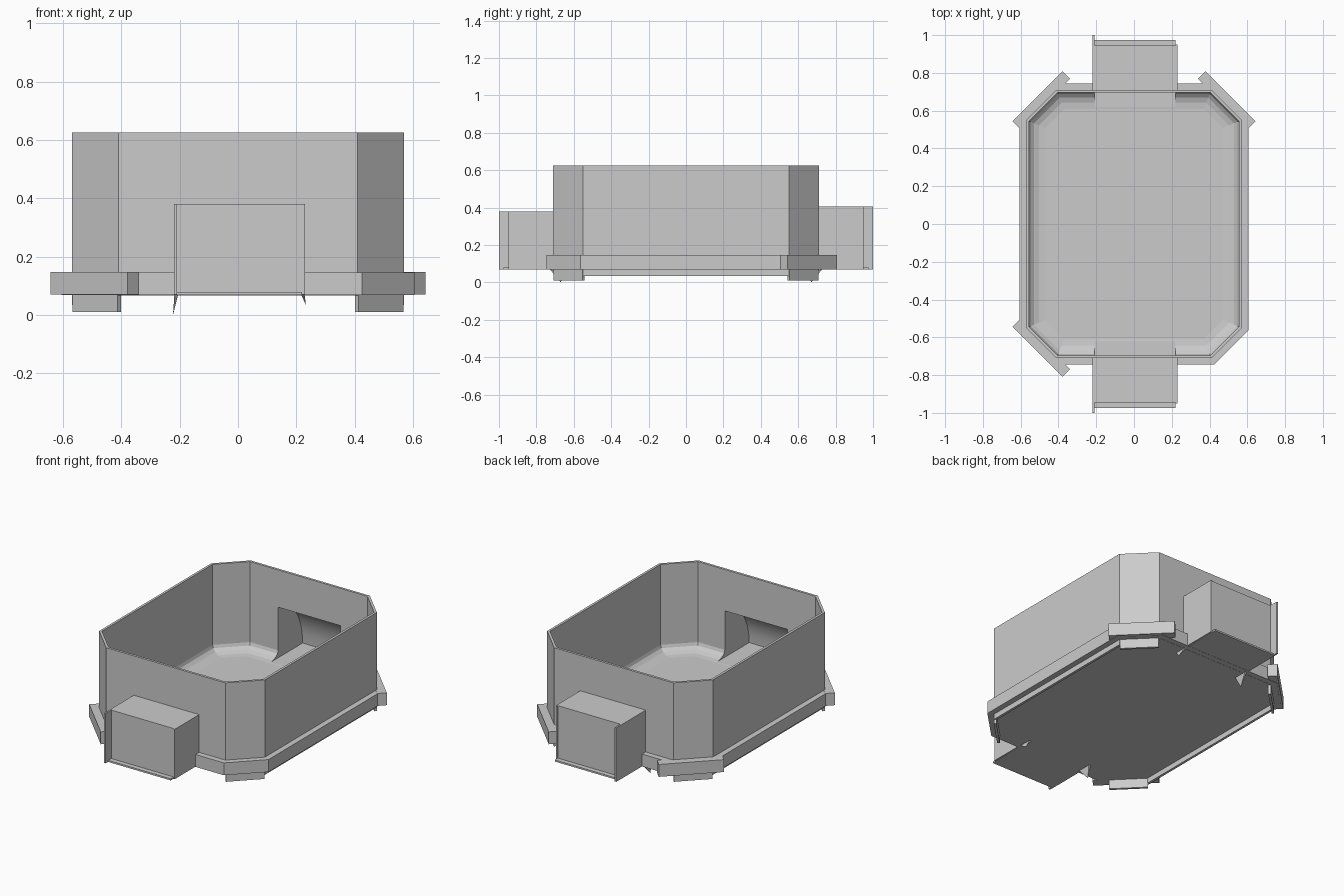
import bpy, bmesh, math
from mathutils import Matrix

if "Cube" in bpy.data.objects:
    bpy.data.objects.remove(bpy.data.objects["Cube"])


def finish(name, bm):
    bmesh.ops.recalc_face_normals(bm, faces=bm.faces)
    me = bpy.data.meshes.new(name)
    bm.to_mesh(me)
    bm.free()
    ob = bpy.data.objects.new(name, me)
    bpy.context.collection.objects.link(ob)
    return ob


def box(name, x0, x1, y0, y1, z0, z1, angle=0):
    """Box from its bounds, optionally turned about z through its centre."""
    y0, y1 = sorted((y0, y1))
    bm = bmesh.new()
    m = (Matrix.Translation(((x0 + x1) / 2, (y0 + y1) / 2, (z0 + z1) / 2))
         @ Matrix.Rotation(angle, 4, 'Z')
         @ Matrix.Diagonal((x1 - x0, y1 - y0, z1 - z0, 1)))
    bmesh.ops.create_cube(bm, size=1, matrix=m)
    return finish(name, bm)


def octagon(inset, z):
    """Chamfered rectangle, offset evenly inward from the outer wall."""
    hx, hy, c = 0.57 - inset, 0.71 - inset, 0.16 - 0.586 * inset
    return [(hx, -hy + c, z), (hx, hy - c, z), (hx - c, hy, z), (-hx + c, hy, z),
            (-hx, hy - c, z), (-hx, -hy + c, z), (-hx + c, -hy, z), (hx - c, -hy, z)]


def loft(name, profile, closed=False):
    """Skin octagons through a list of (inset, z); cap or close the ends."""
    bm = bmesh.new()
    rings = [[bm.verts.new(p) for p in octagon(d, z)] for d, z in profile]
    pairs = list(zip(rings, rings[1:]))
    if closed:
        pairs.append((rings[-1], rings[0]))
    else:
        bm.faces.new(rings[0])
        bm.faces.new(rings[-1])
    for a, b in pairs:
        for i in range(8):
            j = (i + 1) % 8
            bm.faces.new((a[i], a[j], b[j], b[i]))
    return finish(name, bm)


def cut(ob, cutter):
    mod = ob.modifiers.new("opening", 'BOOLEAN')
    mod.operation = 'DIFFERENCE'
    mod.solver = 'EXACT'
    mod.object = cutter
    bpy.context.view_layer.objects.active = ob
    bpy.ops.object.modifier_apply(modifier=mod.name)


# Tub: thin walls, rounded floor edge, thin floor
fillet = [(0.015 + 0.085 * (1 - math.cos(t)), 0.125 - 0.047 * math.sin(t))
          for t in (math.radians(a) for a in (0, 22.5, 45, 67.5, 90))]
tub = loft("tub", [(0, 0.067), (0, 0.625), (0.015, 0.625)] + fillet)

# Flange around the foot of the walls
flange = loft("flange", [(-0.035, 0.068), (-0.035, 0.145), (0.01, 0.145), (0.01, 0.068)], True)

# End boxes, each opening into the tub
for label, s, top in (("front", -1, 0.38), ("back", 1, 0.405)):
    cutter = box("cutter", -0.21, 0.22, s * 0.55, s * 0.8, 0.079, top - 0.012)
    cut(tub, cutter)
    cut(flange, cutter)
    bpy.data.objects.remove(cutter)
    box(label + "_box_top", -0.22, 0.23, s * 0.70, s * 0.945, top - 0.012, top)
    box(label + "_box_bottom", -0.22, 0.22, s * 0.70, s * 0.975, 0.069, 0.079)
    box(label + "_box_left_side", -0.22, -0.21, s * 0.70, s * 1.0, 0.07, top)
    box(label + "_box_right_side", 0.22, 0.23, s * 0.70, s * 0.95, 0.07, top)
    box(label + "_box_end", -0.21, 0.22, s * 0.935, s * 0.945, 0.079, top - 0.012)

    # Curved scoop inside the box, from the top of the opening to its floor
    bm = bmesh.new()
    rows = []
    for i in range(9):
        t = math.radians(90 * i / 8)
        y, z = s * (0.70 + 0.235 * math.sin(t)), 0.079 + (top - 0.091) * math.cos(t)
        rows.append([bm.verts.new((x, y, z)) for x in (-0.21, 0.22)])
    for a, b in zip(rows, rows[1:]):
        bm.faces.new((a[0], a[1], b[1], b[0])).smooth = True
    finish(label + "_box_scoop", bm)

    # Small pointed tabs below the box
    for side, x, tip in (("left", -0.205, 0.0), ("right", 0.215, 0.035)):
        d = -1 if x < 0 else 1
        bm = bmesh.new()
        base = [bm.verts.new((x + a, s * b, 0.072))
                for a, b in ((0, 0.64), (d * 0.013, 0.64), (d * 0.013, 0.73), (0, 0.73))]
        point = bm.verts.new((x + d * 0.018, s * 0.67, tip))
        bm.faces.new(base)
        for i in range(4):
            bm.faces.new((base[i], base[(i + 1) % 4], point))
        finish(f"{label}_{side}_tab", bm)

# Side skirts and corner feet below the flange
for sx, side in ((-1, "left"), (1, "right")):
    box(side + "_skirt", sx * 0.5625 - 0.0075, sx * 0.5625 + 0.0075, -0.55, 0.55, 0.035, 0.07)
    for sy, end in ((-1, "front"), (1, "back")):
        turn = -sx * sy * math.pi / 4
        cx, cy = sx * 0.485, sy * 0.625
        box(f"{end}_{side}_foot", cx - 0.11, cx + 0.11, cy - 0.0075, cy + 0.0075, 0.01, 0.07, turn)
        # Corner bars on three of the four corners
        if (sx, sy) != (1, -1):
            cx, cy = sx * 0.491, sy * 0.656
            box(f"{end}_{side}_bar", cx - 0.187, cx + 0.187, cy - 0.028, cy + 0.028,
                0.07, 0.147, turn)
